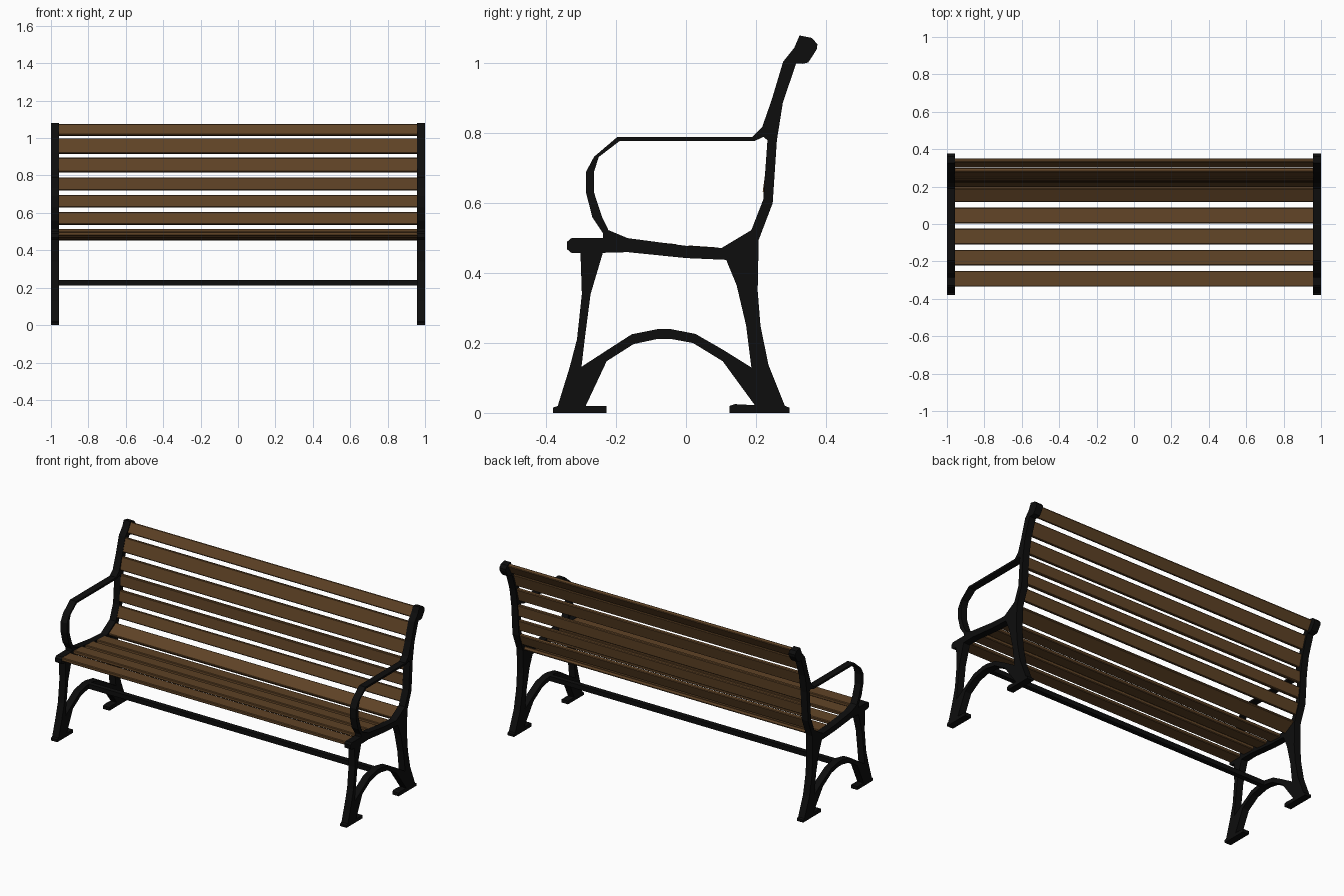
import bpy, bmesh, math
from mathutils import Matrix

if "Cube" in bpy.data.objects:
    bpy.data.objects.remove(bpy.data.objects["Cube"])


def material(name, rgb):
    m = bpy.data.materials.new(name)
    m.diffuse_color = (*rgb, 1)
    m.use_nodes = True
    m.node_tree.nodes["Principled BSDF"].inputs["Base Color"].default_value = m.diffuse_color
    return m


WOOD = material("brown wood", (0.115, 0.056, 0.019))
IRON = material("black iron", (0.004, 0.004, 0.004))

# Side frame profile in (y, z): lower contour, legs, arm rest and scrolled back post
front_edge = [(-.38, 0), (-.38, .015), (-.367, .02), (-.333, .13), (-.312, .21), (-.298, .34),
              (-.302, .458), (-.328, .458), (-.34, .468), (-.34, .49), (-.328, .5), (-.238, .5),
              (-.238, .515), (-.268, .56), (-.286, .63), (-.286, .69), (-.263, .733),
              (-.196, .79), (.19, .79)]
back_post = [(.218, .818), (.245, .895), (.278, 1.005), (.31, 1.045), (.325, 1.08), (.36, 1.073),
             (.376, 1.055), (.374, 1.04), (.35, 1.003), (.335, .999), (.315, 1.0), (.277, .887),
             (.26, .78), (.248, .6), (.208, .495), (.205, .35), (.213, .25), (.236, .137),
             (.283, .02), (.296, .015), (.296, 0)]
under_arch = [(.125, 0), (.125, .02), (.14, .025), (.197, .022), (.105, .148), (.02, .2),
              (-.045, .212), (-.08, .212), (-.15, .197), (-.227, .148), (-.287, .02),
              (-.227, .02), (-.227, 0)]
leg_opening = [(-.238, .458), (-.167, .46), (0, .443), (.115, .438), (.145, .365), (.172, .25),
               (.187, .13), (.107, .18), (.027, .226), (-.045, .24), (-.08, .24), (-.155, .225),
               (-.225, .18), (-.299, .132), (-.29, .21), (-.273, .34)]
arm_opening = [(-.222, .523), (-.167, .5), (0, .478), (.102, .472), (.187, .523), (.221, .61),
               (.233, .78), (.222, .79), (.196, .778), (-.19, .778), (-.25, .732), (-.263, .69),
               (-.263, .63), (-.24, .56)]


def frame_mesh():
    curve = bpy.data.curves.new("frame_profile", 'CURVE')
    curve.dimensions = '2D'
    curve.fill_mode = 'BOTH'
    curve.extrude = 0.0215
    for loop in (front_edge + back_post + under_arch, leg_opening, arm_opening):
        sp = curve.splines.new('POLY')
        sp.points.add(len(loop) - 1)
        for p, (y, z) in zip(sp.points, loop):
            p.co = (y, z, 0, 1)
        sp.use_cyclic_u = True
    tmp = bpy.data.objects.new("frame_profile", curve)
    bpy.context.collection.objects.link(tmp)
    bpy.context.view_layer.update()
    dg = bpy.context.evaluated_depsgraph_get()
    me = bpy.data.meshes.new_from_object(tmp.evaluated_get(dg))
    bpy.data.objects.remove(tmp)
    # Stand the profile upright: local x, y, z become world y, z, x
    me.transform(Matrix(((0, 0, 1, 0), (1, 0, 0, 0), (0, 1, 0, 0), (0, 0, 0, 1))))
    bm = bmesh.new()
    bm.from_mesh(me)
    bmesh.ops.remove_doubles(bm, verts=bm.verts, dist=1e-5)
    bmesh.ops.recalc_face_normals(bm, faces=bm.faces)
    # Soles of the feet are wooden
    for f in bm.faces:
        f.smooth = False
        f.material_index = 1 if f.calc_center_median().z < 0.001 else 0
    bm.to_mesh(me)
    bm.free()
    me.materials.clear()
    me.materials.append(IRON)
    me.materials.append(WOOD)
    return me


# Cast side frames
mesh = frame_mesh()
for name, x in (("left_side_frame", -0.9785), ("right_side_frame", 0.9785)):
    ob = bpy.data.objects.new(name, mesh)
    ob.location.x = x
    bpy.context.collection.objects.link(ob)


def board(name, y, z, width, thick, angle, mat, length=1.915, bevel=0.004):
    """Long board across the bench; angle tips its rear edge up."""
    bm = bmesh.new()
    bmesh.ops.create_cube(bm, size=1, matrix=Matrix.Diagonal((length, width, thick, 1)))
    if bevel:
        edges = [e for e in bm.edges if abs(e.verts[0].co.x - e.verts[1].co.x) > 1]
        bmesh.ops.bevel(bm, geom=edges, offset=bevel, segments=1, affect='EDGES')
    me = bpy.data.meshes.new(name)
    bm.to_mesh(me)
    bm.free()
    me.materials.append(mat)
    ob = bpy.data.objects.new(name, me)
    ob.location = (0, y, z)
    ob.rotation_euler.x = math.radians(angle)
    bpy.context.collection.objects.link(ob)


# Seat slats, the last one tipped into the corner
seat = [(-.2925, .488, 0), (-.18, .487, -3), (-.0675, .476, -5), (.045, .466, -4), (.158, .485, 30)]
for i, (y, z, a) in enumerate(seat):
    board(f"seat_slat_{i + 1}", y, z, .084, .021, a, WOOD)

# Back slats following the curve of the post
back = [(.218, .57, .07, 70), (.234, .662, .067, 82), (.243, .755, .07, 86),
        (.248, .855, .079, 76), (.277, .957, .084, 72), (.326, 1.042, .066, 60)]
for i, (y, z, w, a) in enumerate(back):
    board(f"back_slat_{i + 1}", y, z, w, .021, a, WOOD)

# Stretcher bar joining the arches
board("stretcher_bar", -.0625, .226, .03, .028, 0, IRON, bevel=0)
